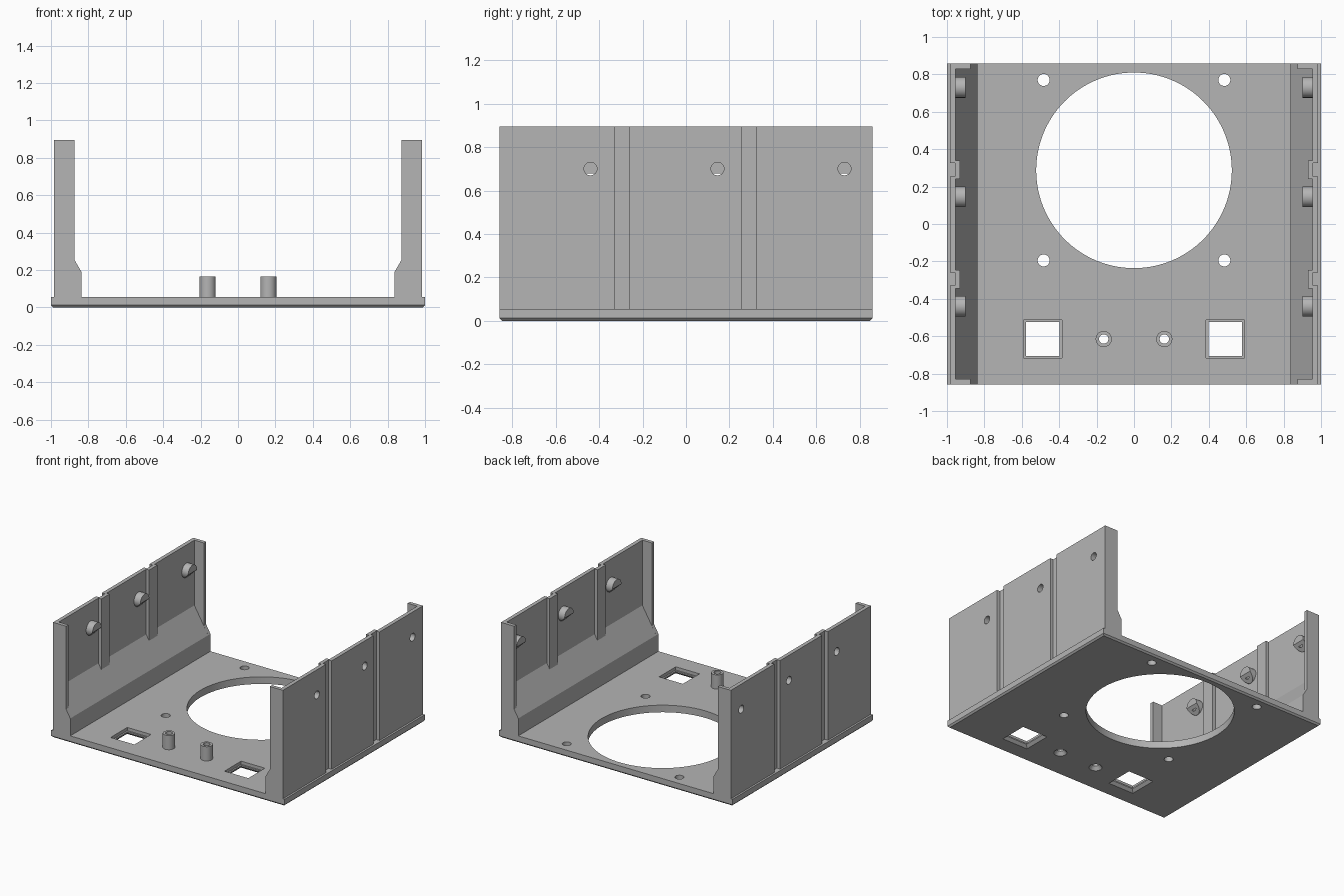
import bpy, bmesh, math
from mathutils import Matrix, Vector

if "Cube" in bpy.data.objects:
    bpy.data.objects.remove(bpy.data.objects["Cube"], do_unlink=True)

grey = bpy.data.materials.new("matte grey")
grey.use_nodes = True
grey.diffuse_color = (0.46, 0.46, 0.46, 1)
grey.node_tree.nodes["Principled BSDF"].inputs["Base Color"].default_value = (0.46, 0.46, 0.46, 1)

DEPTH = 0.858        # half the length in y
TOP = 0.895          # top of the side walls
FLOOR = 0.055        # top of the base plate
OUT, IN = 0.985, 0.955   # outer and inner wall faces
PEGS = (-0.44, 0.145, 0.73)
GROOVES = (-0.295, 0.29)


def finish(name, bm):
    bmesh.ops.recalc_face_normals(bm, faces=bm.faces)
    mesh = bpy.data.meshes.new(name)
    bm.to_mesh(mesh)
    bm.free()
    mesh.materials.append(grey)
    obj = bpy.data.objects.new(name, mesh)
    bpy.context.collection.objects.link(obj)
    return obj


def loft(name, bottom, top):
    """Solid between two matching loops of points."""
    bm = bmesh.new()
    a = [bm.verts.new(p) for p in bottom]
    b = [bm.verts.new(p) for p in top]
    bm.faces.new(a)
    bm.faces.new(b)
    for i in range(len(a)):
        j = (i + 1) % len(a)
        bm.faces.new((a[i], a[j], b[j], b[i]))
    return finish(name, bm)


def rect(cx, cy, hx, hy, z):
    return [(cx + sx * hx, cy + sy * hy, z) for sx, sy in ((-1, -1), (1, -1), (1, 1), (-1, 1))]


def box(name, x0, x1, y0, y1, z0, z1):
    c = ((x0 + x1) / 2, (y0 + y1) / 2, (x1 - x0) / 2, (y1 - y0) / 2)
    return loft(name, rect(*c, z0), rect(*c, z1))


def extrude_y(name, profile, y0, y1):
    return loft(name, [(x, y0, z) for x, z in profile], [(x, y1, z) for x, z in profile])


def cylinder(name, start, end, r1, r2=None, segments=48):
    start, end = Vector(start), Vector(end)
    bm = bmesh.new()
    turn = (end - start).to_track_quat("Z", "Y").to_matrix().to_4x4()
    bmesh.ops.create_cone(bm, cap_ends=True, segments=segments, radius1=r1,
                          radius2=r1 if r2 is None else r2, depth=(end - start).length,
                          matrix=Matrix.Translation((start + end) / 2) @ turn)
    return finish(name, bm)


def cut(obj, cutters):
    """Subtract the cutters, then remove them."""
    for c in cutters:
        c.hide_render = True
        mod = obj.modifiers.new("cut", "BOOLEAN")
        mod.operation, mod.solver, mod.object = "DIFFERENCE", "EXACT", c
    bpy.context.view_layer.update()
    baked = bpy.data.meshes.new_from_object(obj.evaluated_get(bpy.context.evaluated_depsgraph_get()))
    obj.modifiers.clear()
    obj.data = baked
    baked.materials.clear()
    baked.materials.append(grey)
    for c in cutters:
        bpy.data.objects.remove(c, do_unlink=True)
    return obj


def smooth(obj):
    bpy.ops.object.select_all(action="DESELECT")
    obj.select_set(True)
    bpy.context.view_layer.objects.active = obj
    bpy.ops.object.shade_smooth_by_angle(angle=math.radians(30))


# Base plate with a chamfered lower edge
base = box("base_plate", -1, 1, -DEPTH, DEPTH, 0, FLOOR)
bm = bmesh.new()
bm.from_mesh(base.data)
low = [e for e in bm.edges if all(v.co.z < 0.01 for v in e.verts)]
bmesh.ops.bevel(bm, geom=low, offset=0.012, segments=1, affect="EDGES")
bm.to_mesh(base.data)
bm.free()

# Fan opening, screw holes, square windows and post holes
cutters = [cylinder("fan_cut", (0, 0.287, -0.1), (0, 0.287, 0.2), 0.523, segments=128)]
for s in (-1, 1):
    for y in (0.77, -0.195):
        cutters.append(cylinder("screw_cut", (s * 0.483, y, -0.1), (s * 0.483, y, 0.2), 0.032))
    wx, wy = s * 0.488, -0.615
    cutters.append(box("window_cut", wx - 0.09, wx + 0.09, wy - 0.09, wy + 0.09, -0.1, 0.2))
    cutters.append(box("ledge_cut", wx - 0.102, wx + 0.102, wy - 0.102, wy + 0.102, 0.03, 0.2))
    cutters.append(loft("flare_cut", rect(wx, wy, 0.12, 0.12, -0.01), rect(wx, wy, 0.085, 0.085, 0.025)))
    px = s * 0.162
    cutters.append(cylinder("post_cut", (px, wy, -0.1), (px, wy, 0.2), 0.025))
    cutters.append(cylinder("sink_cut", (px, wy, -0.01), (px, wy, 0.03), 0.055, 0.022))
smooth(cut(base, cutters))

for side, s in (("left", 1), ("right", -1)):
    # Hollow standoff post
    px = s * 0.162
    post = cylinder(side + "_standoff", (px, -0.615, 0.04), (px, -0.615, 0.165), 0.043)
    smooth(cut(post, [cylinder("bore", (px, -0.615, 0), (px, -0.615, 0.2), 0.025)]))

    # Side wall with a sloping foot, outer grooves and blind holes
    foot = [(OUT, 0.05), (0.837, 0.05), (0.837, 0.19), (IN, 0.39), (IN, TOP), (OUT, TOP)]
    wall = extrude_y(side + "_wall", [(s * x, z) for x, z in foot], -DEPTH, DEPTH)
    cutters = []
    for y in GROOVES:
        xs = sorted((s * 0.958, s * 1.1))
        cutters.append(box("groove", *xs, y - 0.035, y + 0.035, FLOOR, 1.1))
    for y in PEGS:
        cutters.append(cylinder("hole", (s * 0.92, y, 0.7), (s * 1.1, y, 0.7), 0.03))
    smooth(cut(wall, cutters))

    # Ribs behind the grooves
    for i, y in enumerate(GROOVES):
        xs = sorted((s * 0.93, s * 0.957))
        box(f"{side}_rib_{i + 1}", *xs, y - 0.05, y + 0.05, 0.3, TOP)

    # Upright flanges at both ends
    flange = [(0.97, 0.05), (0.837, 0.05), (0.837, 0.19), (0.873, 0.252), (0.873, TOP), (0.97, TOP)]
    for end, e in (("front", -1), ("back", 1)):
        extrude_y(f"{side}_{end}_flange", [(s * x, z) for x, z in flange], e * (DEPTH - 0.028), e * DEPTH)

    # Round pegs, sloped off underneath, with a blind bore
    for i, y in enumerate(PEGS):
        peg = cylinder(f"{side}_peg_{i + 1}", (s * 0.9, y, 0.7), (s * 0.97, y, 0.7), 0.055)
        wedge = [(s * 0.956, 0.643), (s * 0.88, 0.719), (s * 0.88, 0.643)]
        smooth(cut(peg, [extrude_y("wedge", wedge, y - 0.1, y + 0.1),
                         cylinder("bore", (s * 0.92, y, 0.7), (s * 1.1, y, 0.7), 0.03)]))
